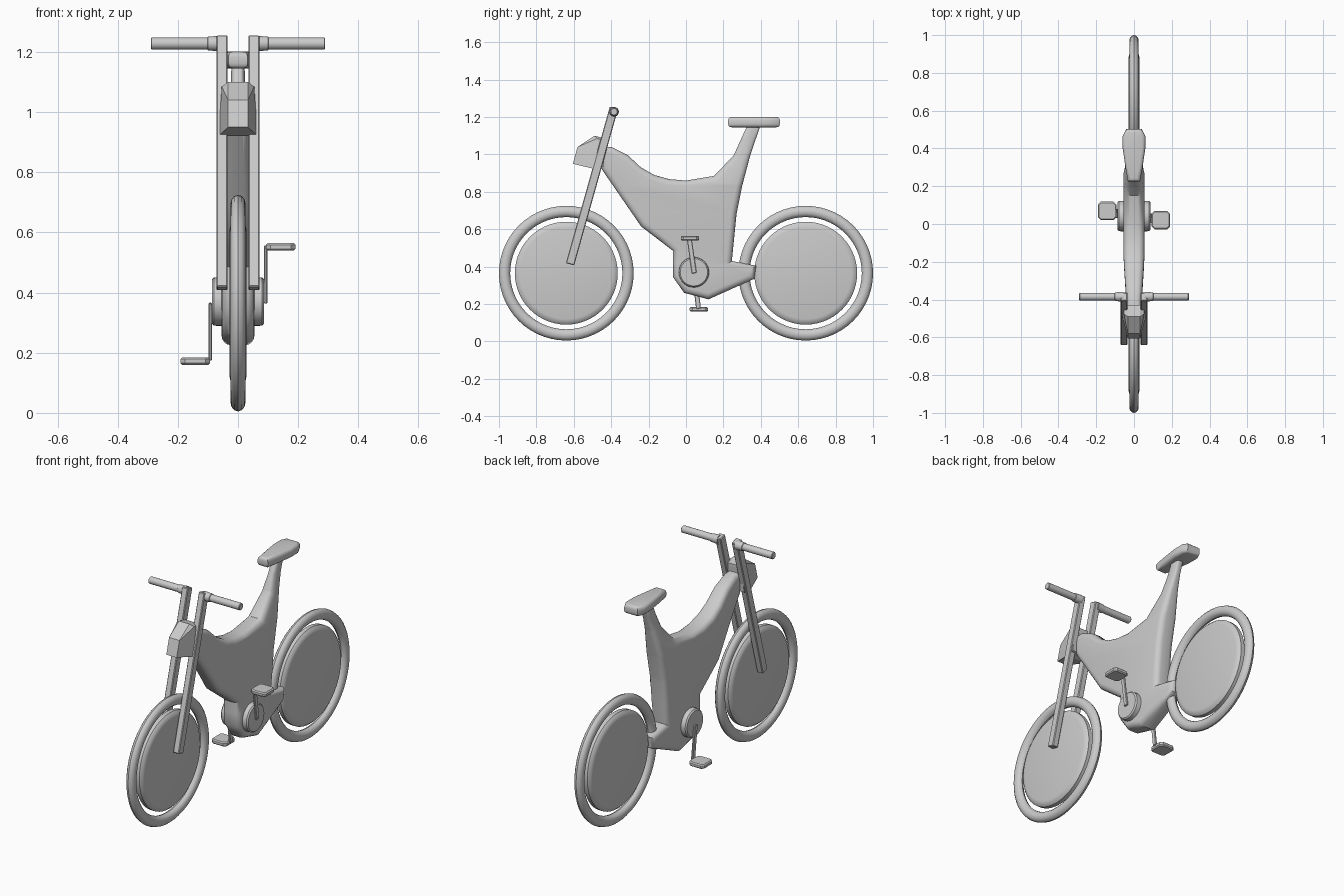
import bpy, bmesh, math
from mathutils import Vector, Matrix

if "Cube" in bpy.data.objects:
    bpy.data.objects.remove(bpy.data.objects["Cube"])


def finish(bm, name, angle=35):
    bmesh.ops.recalc_face_normals(bm, faces=bm.faces[:])
    me = bpy.data.meshes.new(name)
    bm.to_mesh(me)
    bm.free()
    ob = bpy.data.objects.new(name, me)
    bpy.context.collection.objects.link(ob)
    if angle:
        bpy.ops.object.select_all(action='DESELECT')
        ob.select_set(True)
        bpy.context.view_layer.objects.active = ob
        bpy.ops.object.shade_smooth_by_angle(angle=math.radians(angle))
    return ob


def prism(points, offset):
    """Extrude a closed 3D outline; returns the bmesh and its rim edges."""
    bm = bmesh.new()
    face = bm.faces.new([bm.verts.new(p) for p in points])
    ext = bmesh.ops.extrude_face_region(bm, geom=[face], use_keep_orig=True)
    moved = [g for g in ext['geom'] if isinstance(g, bmesh.types.BMVert)]
    bmesh.ops.translate(bm, verts=moved, vec=offset)
    bmesh.ops.recalc_face_normals(bm, faces=bm.faces[:])
    off = Vector(offset).normalized()
    rim = [e for e in bm.edges if abs((e.verts[0].co - e.verts[1].co).normalized().dot(off)) < 0.5]
    return bm, rim


def bevel(bm, edges, width, segments):
    bmesh.ops.bevel(bm, geom=edges, offset=width, segments=segments,
                    profile=0.5, affect='EDGES', clamp_overlap=True)


def revolve(name, profile, centre, closed=False, steps=56):
    """Spin (x, radius) points about an x-axis line through centre."""
    bm = bmesh.new()
    vs = [bm.verts.new((x, 0, r)) for x, r in profile]
    es = [bm.edges.new((a, b)) for a, b in zip(vs, vs[1:])]
    if closed:
        es.append(bm.edges.new((vs[-1], vs[0])))
    bmesh.ops.spin(bm, geom=vs + es, cent=(0, 0, 0), axis=(1, 0, 0),
                   angle=math.tau, steps=steps, use_merge=True)
    bmesh.ops.remove_doubles(bm, verts=bm.verts[:], dist=1e-5)
    bmesh.ops.translate(bm, verts=bm.verts[:], vec=centre)
    return finish(bm, name)


def bar(name, a, b, sx, sy, chamfer=0.004):
    """Box beam between two points, sx wide along x and sy deep."""
    a, b = Vector(a), Vector(b)
    z = (b - a).normalized()
    x = Vector((1, 0, 0))
    y = z.cross(x)
    rot = Matrix((x, y, z)).transposed().to_4x4()
    bm = bmesh.new()
    bmesh.ops.create_cube(bm, size=1, matrix=Matrix.Translation((a + b) / 2) @ rot
                          @ Matrix.Diagonal((sx, sy, (b - a).length, 1)))
    bevel(bm, bm.edges[:], chamfer, 1)
    return finish(bm, name, 25)


# Wheels: tyre ring and solid disc
tyre = [(0.025 * math.cos(t), 0.330 + 0.030 * math.sin(t))
        for t in (i * math.tau / 12 for i in range(12))]
disc = [(0.028, 0), (0.028, 0.245), (0.024, 0.263), (0.012, 0.275)]
disc += [(-x, r) for x, r in reversed(disc)]
for side, y in (("front", -0.64), ("rear", 0.64)):
    revolve(side + "_tyre", tyre, (0, y, 0.365), closed=True)
    revolve(side + "_wheel_disc", disc, (0, y, 0.365))

# Frame: one flowing shell from head to seat post and tail
outline = [(-.46, 1.04), (-.40, 1.04), (-.31, .995), (-.24, .93), (-.17, .89), (-.09, .868), (0, .86),
           (.15, .885), (.255, .995), (.33, 1.16), (.40, 1.16), (.345, 1.0), (.30, .83),
           (.27, .68), (.245, .43), (.375, .405), (.365, .335), (.12, .225),
           (-.01, .26), (-.07, .345), (-.07, .485), (-.24, .615), (-.45, .92)]
bm, rim = prism([(-0.055, y, z) for y, z in outline], (0.11, 0, 0))
bevel(bm, rim, 0.032, 4)
for h in (0.30, 0.42, 0.55, 0.70, 0.84, 0.92, 1.0, 1.08):
    bmesh.ops.bisect_plane(bm, geom=bm.verts[:] + bm.edges[:] + bm.faces[:],
                           plane_co=(0, 0, h), plane_no=(0, 0, 1))
for v in bm.verts:
    y, z = v.co.y, v.co.z
    k = 1.0
    if y > 0 and z > 0.84:
        k -= 0.58 * min((z - 0.84) / 0.24, 1)
    elif y < -0.2:
        k -= 0.25 * min((-0.2 - y) / 0.2, 1)
    elif y > 0.15 and z < 0.45:
        k -= 0.15 * min((y - 0.15) / 0.2, 1)
    v.co.x *= k
finish(bm, "frame")

# Seat
half = [(.032, .225), (.045, .30), (.060, .40), (.060, .465), (.042, .502)]
ring = [(x, y, 1.145) for x, y in half] + [(-x, y, 1.145) for x, y in reversed(half)]
bm, rim = prism(ring, (0, 0, 0.056))
bevel(bm, rim, 0.018, 3)
finish(bm, "seat")

# Lamp housing: faceted hull across the fork
bm = bmesh.new()
for s in (-1, 1):
    for p in ((.033, -.605, .95), (.033, -.58, 1.04), (.033, -.49, 1.10), (.033, -.43, 1.085),
              (.065, -.48, .92), (.062, -.44, .935), (.054, -.475, 1.085), (.054, -.43, 1.07)):
        bm.verts.new((s * p[0], p[1], p[2]))
bmesh.ops.convex_hull(bm, input=bm.verts[:])
finish(bm, "lamp_housing", 0)

# Mirrored parts: fork legs, grips, crank hubs, cranks and pedals
for s, side in ((1, "right"), (-1, "left")):
    bar(side + "_fork_leg", (s * .053, -.62, .413), (s * .053, -.385, 1.25), .037, .046)
    grip = [(.055, 0), (.055, .026), (.100, .023), (.102, .020), (.287, .020), (.290, .017), (.290, 0)]
    revolve(side + "_handlebar", [(s * x, r) for x, r in grip], (0, -.385, 1.228), steps=20)
    hub = [(.03, 0), (.03, .082), (.080, .080), (.087, .073), (.087, 0)]
    revolve(side + "_crank_hub", [(s * x, r) for x, r in hub], (0, .042, .37), steps=32)
    end = (s * .092, .042 - s * .025, .365 + s * .19)
    bar(side + "_crank", (s * .092, .044, .365), end, .012, .026, .003)
    # pedal with clipped corners
    px, py, pz = s * .142, .045 - s * .024, .362 + s * .190
    a, b, c = .049, .049, .015
    pts = [(a, c - b), (a, b - c), (a - c, b), (c - a, b), (-a, b - c), (-a, c - b), (c - a, -b), (a - c, -b)]
    bm, rim = prism([(px + x, py + y, pz - .0125) for x, y in pts], (0, 0, .025))
    bevel(bm, rim, .006, 1)
    finish(bm, side + "_pedal", 25)
